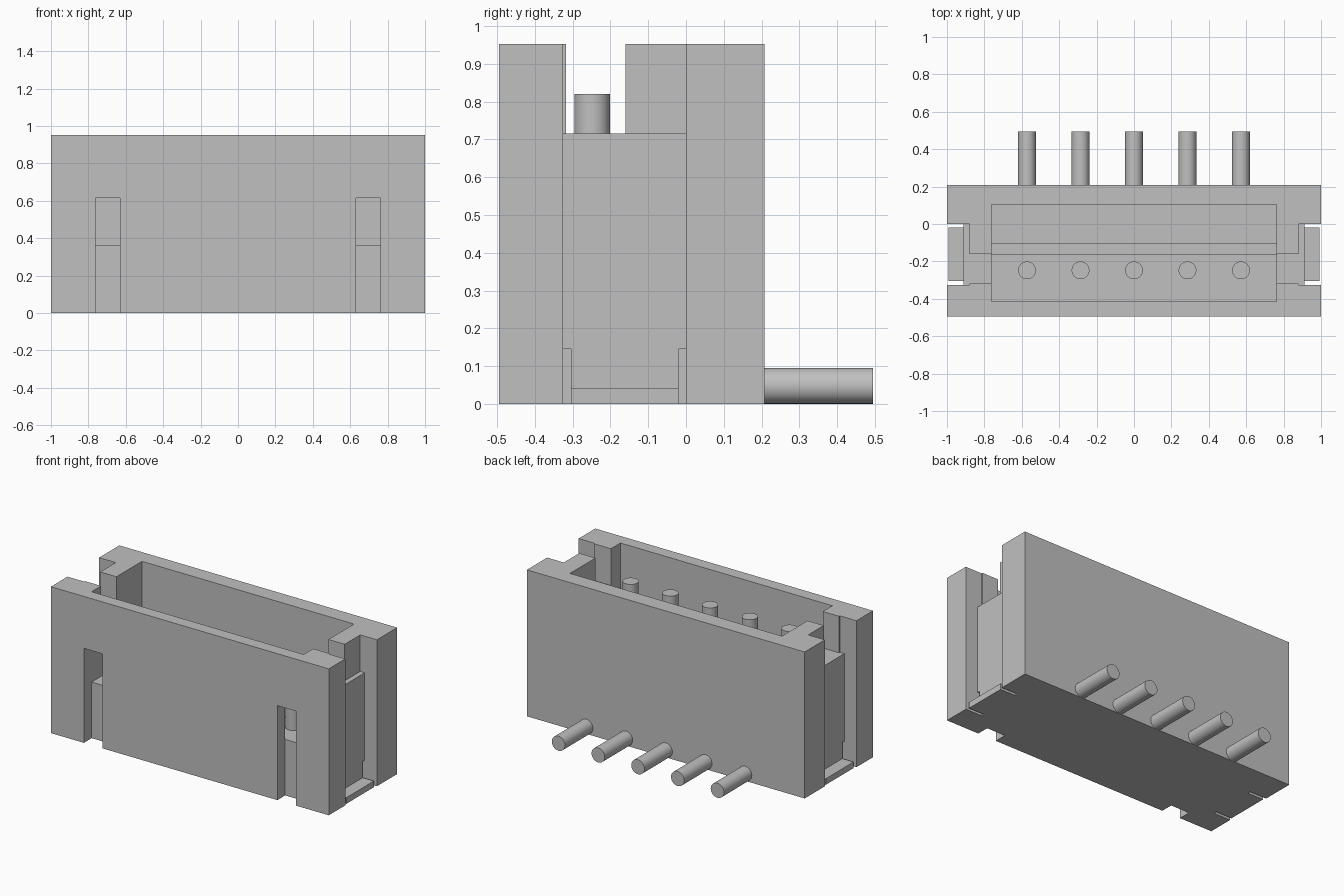
import bpy
import math

cube = bpy.data.objects.get("Cube")
if cube:
    bpy.data.objects.remove(cube, do_unlink=True)


def material(name, value):
    mat = bpy.data.materials.new(name)
    mat.use_nodes = True
    colour = (value, value, value, 1)
    mat.diffuse_color = colour
    mat.node_tree.nodes["Principled BSDF"].inputs["Base Color"].default_value = colour
    return mat


grey = material("plain grey", 0.53)


def box(name, x, y, z):
    """Box from (min, max) ranges on each axis."""
    bpy.ops.mesh.primitive_cube_add(size=1)
    ob = bpy.context.object
    ob.name = name
    spans = (x, y, z)
    for v in ob.data.vertices:
        v.co = [(lo + hi) / 2 + c * (hi - lo) for c, (lo, hi) in zip(v.co, spans)]
    ob.data.materials.append(grey)
    return ob


def mirrored(side, lo, hi):
    return tuple(sorted((side * lo, side * hi)))


def cut(target, x, y, z):
    """Subtract a box from the target and discard the cutter."""
    cutter = box("cutter", x, y, z)
    cutter.hide_render = True
    mod = target.modifiers.new("cut", 'BOOLEAN')
    mod.operation = 'DIFFERENCE'
    mod.solver = 'EXACT'
    mod.object = cutter
    bpy.context.view_layer.objects.active = target
    bpy.ops.object.modifier_apply(modifier=mod.name)
    bpy.data.objects.remove(cutter, do_unlink=True)


def pin(name, centre, length, tilt):
    bpy.ops.mesh.primitive_cylinder_add(vertices=32, radius=0.0475, depth=length,
                                        location=centre, rotation=(tilt, 0, 0))
    ob = bpy.context.object
    ob.name = name
    ob.data.materials.append(grey)
    bpy.ops.object.shade_smooth_by_angle(angle=math.radians(40))


# Housing shell with an open cavity and a stepped floor
FLOOR, SILL, TOP = 0.365, 0.715, 0.953
housing = box("housing", (-1, 1), (-0.495, 0.208), (0, TOP))
cut(housing, (-0.763, 0.763), (-0.415, 0.103), (FLOOR, 1.2))
cut(housing, (-0.763, 0.763), (-0.16, 0.103), (FLOOR - 0.03, 0.6))
cut(housing, (-0.763, 0.763), (-0.103, 0.103), (FLOOR - 0.06, 0.6))

# Side notches through to the cavity
cut(housing, (-1.2, 1.2), (-0.317, -0.16), (SILL, 1.2))

for side in (-1, 1):
    # Outer side recess, and front slot that opens into the cavity above its floor
    cut(housing, mirrored(side, 0.88, 1.2), (-0.325, 0), (-0.2, 1.2))
    slot_x = mirrored(side, 0.63, 0.763)
    cut(housing, slot_x, (-0.7, -0.3), (FLOOR, 0.615))
    cut(housing, slot_x, (-0.7, -0.415), (-0.2, 0.4))

    # Solder tab: wide upright plate, narrower neck, flat foot
    label = "left" if side > 0 else "right"
    upright_x = mirrored(side, 0.88, 0.912)
    box(label + "_tab_plate", upright_x, (-0.325, 0), (0.145, SILL))
    box(label + "_tab_neck", upright_x, (-0.305, -0.02), (0, 0.145))
    box(label + "_tab_foot", mirrored(side, 0.912, 0.993), (-0.305, -0.02), (0, 0.04))

# Contact pins and the legs leaving the back
for i in range(5):
    x = (i - 2) * 0.286
    pin(f"contact_pin_{i + 1}", (x, -0.248, 0.56), 0.52, 0)
    pin(f"back_leg_{i + 1}", (x, 0.345, 0.0475), 0.3, math.pi / 2)
